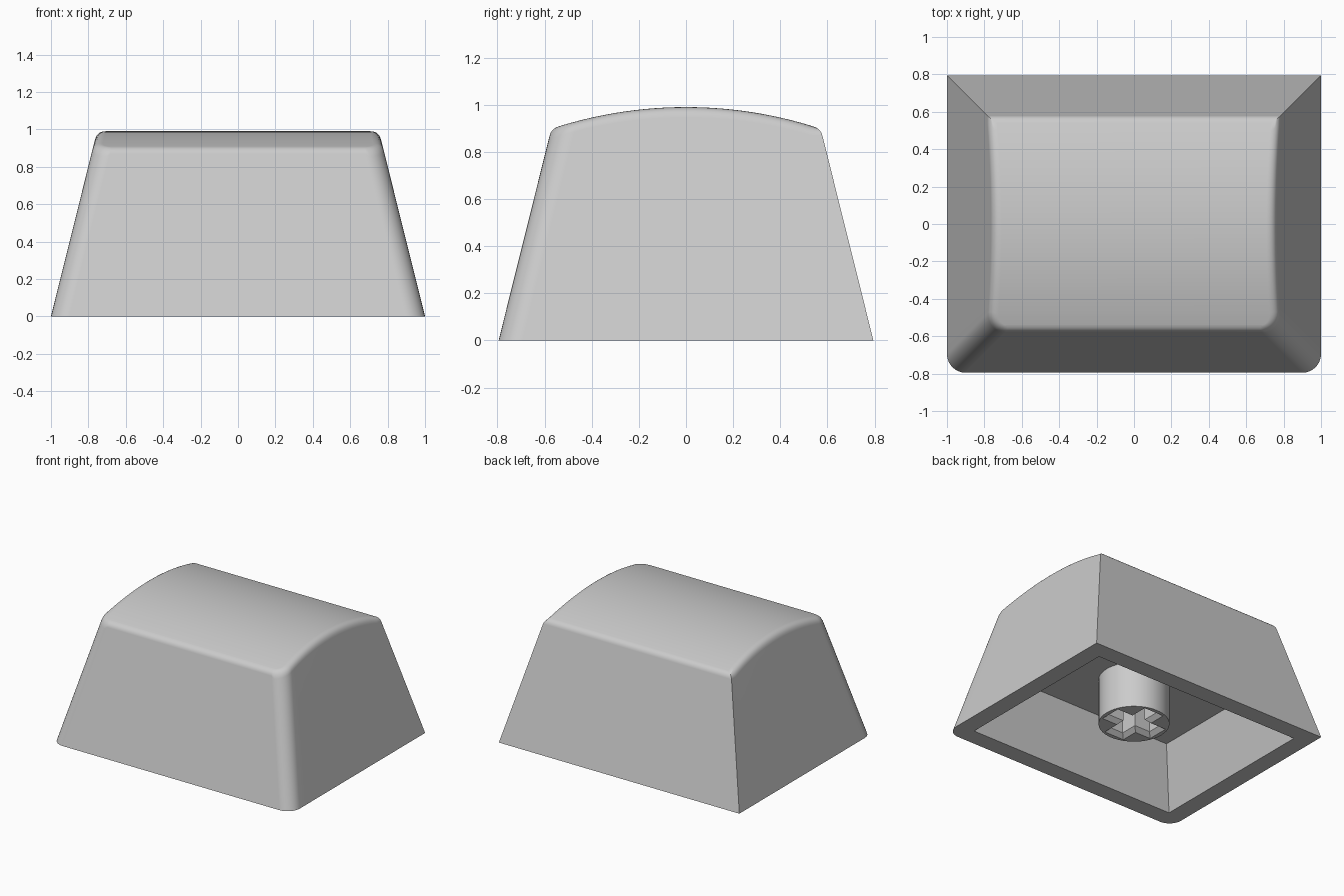
import bpy, bmesh, math
from mathutils import Vector

if "Cube" in bpy.data.objects:
    bpy.data.objects.remove(bpy.data.objects["Cube"], do_unlink=True)

HX, HY = 1.0, 0.795        # half size of the foot
TAPER = 0.249              # inward lean of the walls per unit of height
TOP, ARC = 0.99, 1.82      # crown height and radius of the domed top
CORNER = 0.1
SIDE_FILLET, END_FILLET = 0.045, 0.03
WALL = 0.132               # rim width
CEILING, LEAN = 0.43, 0.139  # hollow depth and how far its walls lean in

grey = bpy.data.materials.new("light grey plastic")
grey.use_nodes = True
colour = (0.6, 0.6, 0.6, 1)
grey.diffuse_color = colour
grey.node_tree.nodes["Principled BSDF"].inputs["Base Color"].default_value = colour


def finish(bm, name):
    bmesh.ops.remove_doubles(bm, verts=bm.verts, dist=1e-5)
    bmesh.ops.recalc_face_normals(bm, faces=bm.faces)
    mesh = bpy.data.meshes.new(name)
    bm.to_mesh(mesh)
    bm.free()
    mesh.materials.append(grey)
    obj = bpy.data.objects.new(name, mesh)
    bpy.context.collection.objects.link(obj)
    bpy.ops.object.select_all(action="DESELECT")
    obj.select_set(True)
    bpy.context.view_layer.objects.active = obj
    bpy.ops.object.shade_smooth_by_angle(angle=math.radians(30))
    # Large flat walls keep flat shading next to the fillets
    obj.modifiers.new("flat walls", "WEIGHTED_NORMAL").keep_sharp = True


def dome(y):
    return TOP - ARC + math.sqrt(ARC * ARC - y * y)


def half_outline(inset_x, inset_y, radius, side=24, arc=8):
    """Right half of the outline: sharp back corner to rounded front corner."""
    x, y = HX - inset_x, HY - inset_y
    pts = [(x, y + (radius - 2 * y) * i / side) for i in range(side)]
    for i in range(arc + 1):
        a = math.pi / 2 * i / arc
        pts.append((x - radius + radius * math.cos(a),
                    radius - y - radius * math.sin(a)))
    return pts


COUNT = len(half_outline(0, 0, CORNER))


def wall_path(i, steps=6):
    """Path from the foot up the wall and over the filleted top edge."""
    z = TOP
    for _ in range(12):
        z = dome(half_outline(TAPER * z, TAPER * z, CORNER)[i][1])

    def at(inset, height):
        return Vector((*half_outline(inset, inset, CORNER)[i], height))

    drop = END_FILLET if i in (0, COUNT - 1) else SIDE_FILLET
    low = at(TAPER * (z - drop), z - drop)
    edge = at(TAPER * z, z)
    x, y = half_outline(TAPER * z + SIDE_FILLET, TAPER * z + END_FILLET,
                        CORNER - SIDE_FILLET)[i]
    high = Vector((x, y, dome(y)))
    curve = [low * (1 - t) ** 2 + edge * 2 * t * (1 - t) + high * t * t
             for t in (k / steps for k in range(steps + 1))]
    return [at(0, 0)] + curve


# Cap shell: outer walls, domed top, rim and hollow underside
bm = bmesh.new()
paths = [wall_path(i) for i in range(COUNT)]
right = [[bm.verts.new(p) for p in path] for path in paths]
left = [[bm.verts.new((-p.x, p.y, p.z)) for p in path] for path in paths]
for half in (right, left):
    for a, b in zip(half, half[1:]):
        for k in range(len(a) - 1):
            bm.faces.new((a[k], b[k], b[k + 1], a[k + 1]))
for end in (0, -1):
    a, b = right[end], left[end]
    for k in range(len(a) - 1):
        bm.faces.new((a[k], a[k + 1], b[k + 1], b[k]))
for i in range(COUNT - 1):
    bm.faces.new((right[i][-1], right[i + 1][-1], left[i + 1][-1], left[i][-1]))


def inner_ring(inset, z):
    return [bm.verts.new((sx * (HX - inset), sy * (HY - inset), z))
            for sx, sy in ((1, 1), (1, -1), (-1, -1), (-1, 1))]


mouth = inner_ring(WALL, 0)
roof = inner_ring(WALL + LEAN, CEILING)
for k in range(4):
    n = (k + 1) % 4
    bm.faces.new((mouth[k], mouth[n], roof[n], roof[k]))
bm.faces.new(roof)
bm.faces.new([p[0] for p in right] + [mouth[1], mouth[0]])
bm.faces.new([p[0] for p in left] + [mouth[2], mouth[3]])
bm.faces.new((right[0][0], left[0][0], mouth[3], mouth[0]))
bm.faces.new((right[-1][0], left[-1][0], mouth[2], mouth[1]))
finish(bm, "cap_shell")


# Mounting stem: round post with a chamfered cross-shaped socket
def cross(length, width):
    quarter = [(length, -width), (length, width), (width, width)]
    pts = []
    for _ in range(4):
        pts += quarter
        quarter = [(-y, x) for x, y in quarter]
    return pts


bm = bmesh.new()


def ring(pts, z):
    verts = [bm.verts.new((x, y, z)) for x, y in pts]
    edges = [bm.edges.new((v, verts[(k + 1) % len(verts)]))
             for k, v in enumerate(verts)]
    return verts, edges


def bridge(a, b):
    for k in range(len(a)):
        n = (k + 1) % len(a)
        bm.faces.new((a[k], a[n], b[n], b[k]))


STEM_Z = 0.085
circle = [(0.242 * math.cos(math.tau * k / 48), 0.242 * math.sin(math.tau * k / 48))
          for k in range(48)]
foot, foot_edges = ring(circle, STEM_Z)
head, _ = ring(circle, CEILING)
lip, lip_edges = ring(cross(0.212, 0.082), STEM_Z)
throat, _ = ring(cross(0.182, 0.052), STEM_Z + 0.03)
bottom, _ = ring(cross(0.182, 0.052), CEILING - 0.01)
bridge(foot, head)
bridge(lip, throat)
bridge(throat, bottom)
bm.faces.new(bottom)
bm.faces.new(head)
bmesh.ops.triangle_fill(bm, use_beauty=True, edges=foot_edges + lip_edges,
                        normal=(0, 0, -1))
finish(bm, "mounting_stem")
